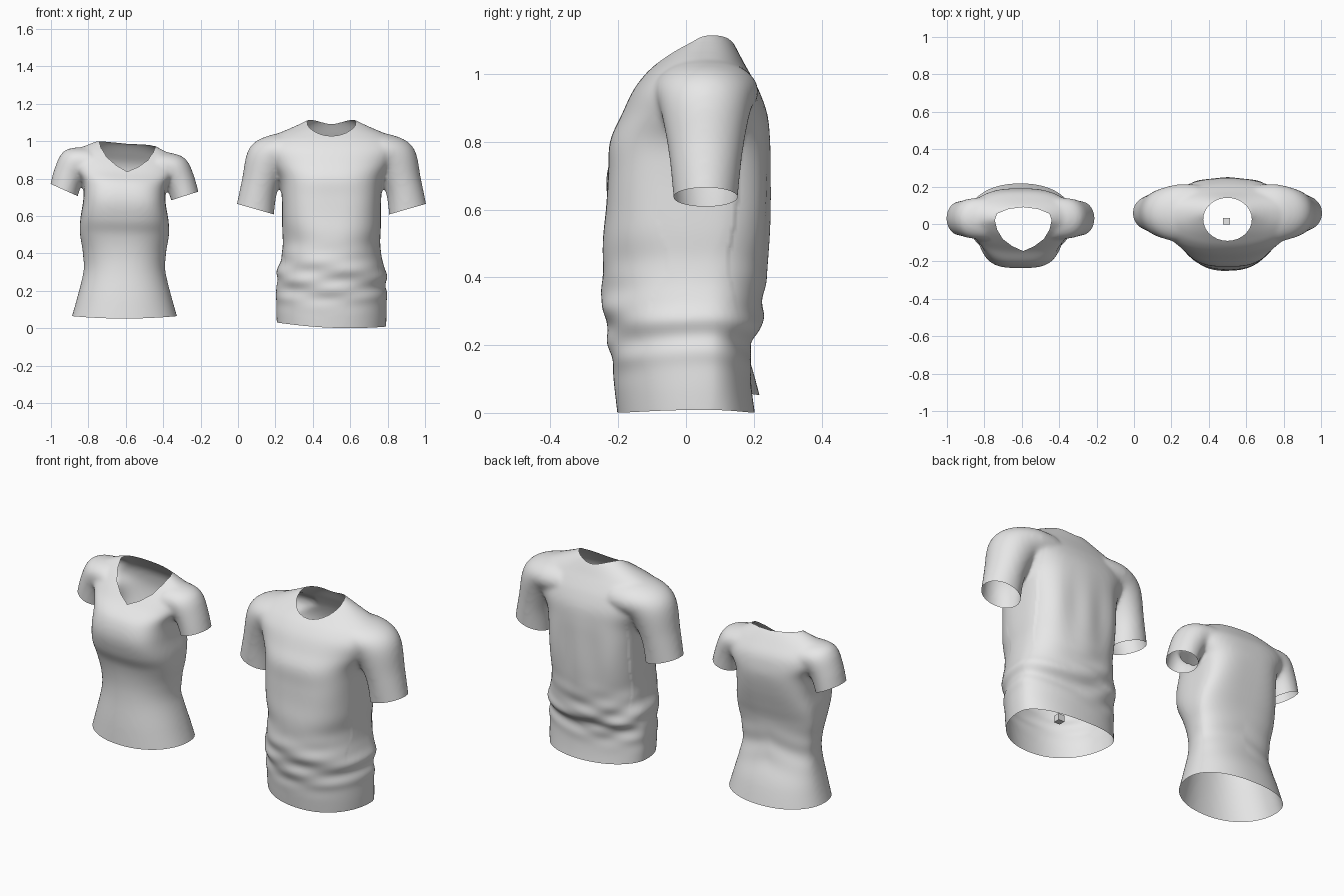
import bpy, bmesh
from math import sin, cos, pi, radians, exp, copysign
from mathutils import Vector

if "Cube" in bpy.data.objects:
    bpy.data.objects.remove(bpy.data.objects["Cube"], do_unlink=True)

cloth = bpy.data.materials.new("light_grey_cloth")
cloth.use_nodes = True
cloth.diffuse_color = (0.8, 0.8, 0.8, 1)
cloth.node_tree.nodes["Principled BSDF"].inputs["Base Color"].default_value = (0.8, 0.8, 0.8, 1)
SIDES = 64
STEPS = 6


def power(v, p):
    return copysign(abs(v) ** p, v)


def bump(v, at, wide):
    return exp(-((v - at) / wide) ** 2)


def smooth_rows(rows):
    """Pass a smooth curve through the section rows."""
    out = []
    for i in range(len(rows) - 1):
        four = [rows[max(i - 1, 0)], rows[i], rows[i + 1], rows[min(i + 2, len(rows) - 1)]]
        for k in range(STEPS):
            t = k / STEPS
            out.append([b + t / 2 * (c - a + t * (2 * a - 5 * b + 4 * c - d + t * (3 * (b - c) + d - a)))
                        for a, b, c, d in zip(*four)])
    return out + [rows[-1]]


def loft(bm, rings):
    """Closed tube through rings of points."""
    rows = [[bm.verts.new(p) for p in ring] for ring in rings]
    n = len(rows[0])
    faces = [bm.faces.new((a[i], a[(i + 1) % n], b[(i + 1) % n], b[i]))
             for a, b in zip(rows, rows[1:]) for i in range(n)]
    faces += [bm.faces.new(rows[0]), bm.faces.new(rows[-1])]
    bmesh.ops.recalc_face_normals(bm, faces=faces)


def torso_ring(z, half, front, back, ridge, box):
    """Oval section, squarer around the chest."""
    e = 0.92 - (0.92 - box) * bump(z, 0.68, 0.22)
    pts = []
    for i in range(SIDES):
        a = 2 * pi * i / SIDES
        depth = back - ridge if sin(a) > 0 else ridge - front
        pts.append((half * power(cos(a), e), ridge + depth * power(sin(a), e), z))
    return pts


def sleeve_ring(x, z, width, depth, tilt, ridge, side):
    t = radians(tilt)
    pts = []
    for i in range(SIDES):
        a = 2 * pi * i / SIDES
        pts.append((side * (x + width * cos(a) * cos(t)), ridge + depth * sin(a),
                    z + width * cos(a) * sin(t)))
    return pts


def new_object(name, bm):
    mesh = bpy.data.meshes.new(name)
    bm.to_mesh(mesh)
    bm.free()
    ob = bpy.data.objects.new(name, mesh)
    bpy.context.collection.objects.link(ob)
    ob.data.materials.append(cloth)
    return ob


def bisect(bm, faces, co, no, clear):
    geom = set(faces)
    for f in faces:
        geom.update(f.verts, f.edges)
    bmesh.ops.bisect_plane(bm, geom=list(geom), plane_co=co, plane_no=no, clear_outer=clear)


def make_shirt(name, centre, torso, sleeve, ridge, box, cuff, gap, hem, neck, deform):
    # solid body and sleeves, fused and softened
    bm = bmesh.new()
    loft(bm, [torso_ring(*row, ridge, box) for row in smooth_rows(torso)])
    for side in (-1, 1):
        loft(bm, [sleeve_ring(*row, ridge, side) for row in smooth_rows(sleeve)])
    ob = new_object(name, bm)
    remesh = ob.modifiers.new("fuse", 'REMESH')
    remesh.mode = 'VOXEL'
    remesh.voxel_size = 0.01
    soft = ob.modifiers.new("soften", 'SMOOTH')
    soft.factor, soft.iterations = 0.5, 14
    solid = bpy.data.meshes.new_from_object(ob.evaluated_get(bpy.context.evaluated_depsgraph_get()))
    ob.modifiers.clear()
    bm = bmesh.new()
    bm.from_mesh(solid)
    bpy.data.meshes.remove(solid)

    # open the hem and the cuffs
    bisect(bm, bm.faces[:], (0, 0, hem[0]), Vector((-hem[1], 0, -1)), True)
    x, z, tilt = cuff
    for side in (-1, 1):
        arm = [f for f in bm.faces if f.calc_center_median().x * side > gap
               and z - 0.11 < f.calc_center_median().z < z + 0.1]
        bisect(bm, arm, (side * x, 0, z), (side * sin(radians(tilt)), 0, -cos(radians(tilt))), True)

    # open the neck: slice along the outline, then drop the faces inside it
    mid = Vector((0, sum(p[1] for p in neck) / len(neck), 0))
    top = torso[-1][0] - 0.3
    planes = []
    for a, b in zip(neck, neck[1:] + neck[:1]):
        no = Vector((b[1] - a[1], a[0] - b[0], 0)).normalized()
        if (mid - Vector((*a, 0))).dot(no) > 0:
            no.negate()
        planes.append((Vector((*a, 0)), no))

    def faces_within(margin):
        return [f for f in bm.faces if f.calc_center_median().z > top
                and all((f.calc_center_median() - c).dot(n) < margin for c, n in planes)]

    for co, no in planes:
        bisect(bm, faces_within(0.03), co, no, False)
    bmesh.ops.delete(bm, geom=faces_within(0), context='FACES')

    # folds and drape
    for v in bm.verts:
        v.co = deform(v.co.copy())
        v.co.x += centre
    bm.to_mesh(ob.data)
    bm.free()
    bpy.ops.object.select_all(action='DESELECT')
    ob.select_set(True)
    bpy.context.view_layer.objects.active = ob
    bpy.ops.object.shade_smooth_by_angle(angle=radians(60))


def push(co, amount):
    return co + Vector((co.x, co.y, 0)).normalized() * amount


def curve_hem(co):
    co.z += 0.2 * co.x ** 2 * max(0, 0.3 - co.z) / 0.3
    return co


def drape_loose(co):
    x, y, z = co
    low = bump(z, 0.25, 0.13) * min(1, max(0, z - 0.05) * 10)
    sag = z - 0.7 * x * x + 0.12 * x
    amount = 0.005 * low * (sin(46 * sag + 2 * sin(6 * x + 4 * y)) + 0.4 * sin(70 * z - 16 * x))
    if abs(x) < 0.25 and y > 0.08:
        amount += 0.004 * cos(36 * x) * bump(z, 0.6, 0.2)
    elif abs(x) < 0.25:
        amount += 0.004 * sin(26 * sag) * bump(z, 0.45, 0.12) * min(1, max(0, -y * 6))
    return curve_hem(push(co, amount))


def drape_fitted(co):
    x, y, z = co
    back = min(1, max(0, y * 10))
    co = curve_hem(push(co, 0.003 * back * sin(45 * z + 14 * abs(x)) * bump(z, 0.34, 0.1)))
    co.z -= 0.06 * x * min(1, max(0, (z - 0.4) / 0.4))
    return co


# loose shirt: torso rows are height, half width, front, back
loose_torso = [(-0.04, 0.29, -0.198, 0.21), (0.06, 0.295, -0.21, 0.195), (0.16, 0.295, -0.22, 0.19),
               (0.21, 0.295, -0.228, 0.195), (0.25, 0.295, -0.235, 0.22), (0.31, 0.288, -0.245, 0.226),
               (0.42, 0.262, -0.25, 0.238), (0.55, 0.264, -0.24, 0.245), (0.7, 0.266, -0.23, 0.247),
               (0.8, 0.28, -0.225, 0.247), (0.88, 0.33, -0.19, 0.24), (0.95, 0.37, -0.157, 0.216),
               (1.0, 0.35, -0.12, 0.19), (1.035, 0.3, -0.082, 0.17), (1.07, 0.22, -0.04, 0.152),
               (1.1, 0.155, 0.005, 0.135), (1.118, 0.12, 0.02, 0.12)]
# sleeve rows are outward distance, height, width, depth, tilt
loose_sleeve = [(0.415, 0.58, 0.107, 0.09, 16), (0.385, 0.76, 0.1, 0.108, 20),
                (0.335, 0.9, 0.122, 0.134, 32), (0.255, 0.945, 0.11, 0.155, 55),
                (0.15, 0.95, 0.1, 0.15, 75)]
round_neck = [(0.13 * cos(a), 0.025 + 0.115 * sin(a)) for a in (2 * pi * i / 28 for i in range(28))]
make_shirt("loose_shirt", 0.5, loose_torso, loose_sleeve, 0.058, 0.7, (0.4, 0.635, 16), 0.287,
           (0.003, 0.04), round_neck, drape_loose)

# fitted shirt
fitted_torso = [(0, 0.295, -0.19, 0.23), (0.15, 0.255, -0.18, 0.19), (0.3, 0.22, -0.165, 0.132),
                (0.4, 0.222, -0.165, 0.122), (0.5, 0.238, -0.182, 0.13), (0.58, 0.236, -0.217, 0.15),
                (0.68, 0.22, -0.236, 0.175), (0.77, 0.224, -0.212, 0.19), (0.835, 0.27, -0.148, 0.185),
                (0.885, 0.285, -0.105, 0.17), (0.935, 0.26, -0.06, 0.135), (0.973, 0.19, -0.02, 0.105),
                (0.993, 0.145, 0, 0.085)]
fitted_sleeve = [(0.338, 0.66, 0.077, 0.088, 21), (0.303, 0.79, 0.082, 0.096, 30),
                 (0.255, 0.868, 0.09, 0.108, 45), (0.17, 0.88, 0.08, 0.115, 70)]
half_v = [(0, -0.145), (0.06, -0.118), (0.11, -0.08), (0.14, -0.03), (0.152, 0.02),
          (0.14, 0.055), (0.08, 0.08)]
v_neck = [(x + 0.015, y) for x, y in half_v + [(0, 0.09)] + [(-x, y) for x, y in half_v[:0:-1]]]
make_shirt("fitted_shirt", -0.607, fitted_torso, fitted_sleeve, 0.03, 0.6, (0.319, 0.722, 21), 0.238,
           (0.052, 0), v_neck, drape_fitted)

# small block inside the loose shirt
bm = bmesh.new()
bmesh.ops.create_cube(bm, size=0.036)
bmesh.ops.translate(bm, verts=bm.verts, vec=(0.495, 0.015, 0.1))
new_object("small_block", bm)
